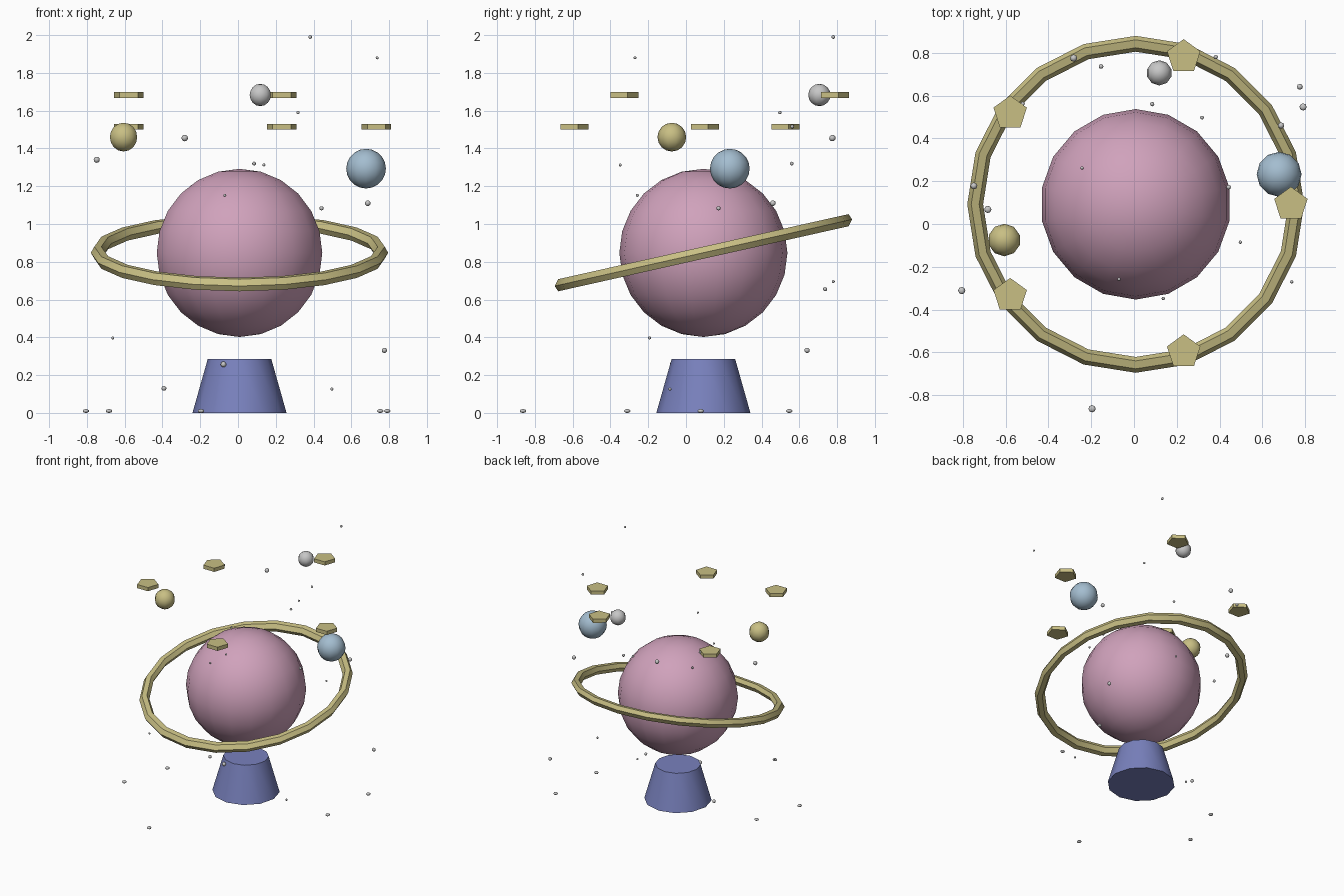
import bpy, bmesh, math
from mathutils import Matrix, Vector

if "Cube" in bpy.data.objects:
    bpy.data.objects.remove(bpy.data.objects["Cube"])

CX, CY = 0.008, 0.092          # shared axis of planet, ring, base and plates


def material(name, rgb):
    m = bpy.data.materials.new(name)
    m.diffuse_color = (*rgb, 1)
    m.use_nodes = True
    m.node_tree.nodes["Principled BSDF"].inputs["Base Color"].default_value = m.diffuse_color
    return m


PINK = material("pink", (0.63, 0.36, 0.50))
GOLD = material("pale_gold", (0.58, 0.52, 0.23))
INDIGO = material("indigo", (0.19, 0.22, 0.51))
SKY = material("sky_blue", (0.37, 0.51, 0.63))
GREY = material("light_grey", (0.57, 0.57, 0.57))


def finish(name, bm, mat, angle=40):
    bmesh.ops.recalc_face_normals(bm, faces=bm.faces)
    me = bpy.data.meshes.new(name)
    bm.to_mesh(me)
    bm.free()
    me.materials.append(mat)
    ob = bpy.data.objects.new(name, me)
    bpy.context.collection.objects.link(ob)
    bpy.ops.object.select_all(action='DESELECT')
    ob.select_set(True)
    bpy.context.view_layer.objects.active = ob
    bpy.ops.object.shade_smooth_by_angle(angle=math.radians(angle))
    return ob


def ball(name, loc, r, mat, seg, rings, flat=1.0):
    bm = bmesh.new()
    bmesh.ops.create_uvsphere(bm, u_segments=seg, v_segments=rings, radius=r)
    bmesh.ops.scale(bm, vec=(1, 1, flat), verts=bm.verts)
    bmesh.ops.translate(bm, vec=loc, verts=bm.verts)
    return finish(name, bm, mat, 70)


def drum(name, loc, r1, r2, h, seg, mat):
    bm = bmesh.new()
    bmesh.ops.create_cone(bm, cap_ends=True, segments=seg, radius1=r1, radius2=r2,
                          depth=h, matrix=Matrix.Translation(loc))
    return finish(name, bm, mat)


# Base and planet
drum("base", (CX, CY, 0.143), 0.249, 0.168, 0.286, 12, INDIGO)
ball("planet", (CX, CY, 0.847), 0.445, PINK, 18, 12)

# Tilted ring: hexagonal tube swept round a circle that rises towards the back
bm = bmesh.new()
N, S, R, T, SLOPE = 20, 6, 0.75, 0.037, 0.224
loops = []
for i in range(N):
    a = 2 * math.pi * i / N
    loop = []
    for j in range(S):
        b = 2 * math.pi * j / S
        d = R + T * math.cos(b)
        x, y = d * math.cos(a), d * math.sin(a)
        loop.append(bm.verts.new((CX + x, CY + y, 0.848 + SLOPE * y + T * math.sin(b))))
    loops.append(loop)
for i in range(N):
    p, q = loops[i], loops[(i + 1) % N]
    for j in range(S):
        k = (j + 1) % S
        bm.faces.new((p[j], q[j], q[k], p[k]))
finish("ring", bm, GOLD)

# Moons
ball("blue_moon", (0.678, 0.232, 1.293), 0.105, SKY, 12, 10)
ball("gold_moon", (-0.606, -0.075, 1.46), 0.076, GOLD, 10, 8)
ball("grey_moon", (0.118, 0.706, 1.683), 0.059, GREY, 10, 8)

# Five floating pentagon plates at alternating heights
for k in range(5):
    a = math.radians(72 * k)
    z = 1.683 if k % 2 else 1.515
    drum(f"pentagon_plate_{k}", (CX + 0.725 * math.cos(a), CY + 0.725 * math.sin(a), z),
         0.082, 0.082, 0.03, 5, GOLD)

# Scattered tiny stars: x, y, z, radius
stars = [
    (0.382, 0.78, 1.99, 0.010), (0.737, -0.27, 1.88, 0.008), (0.318, 0.497, 1.59, 0.009),
    (-0.282, 0.775, 1.455, 0.017), (-0.748, 0.178, 1.34, 0.016), (0.085, 0.56, 1.32, 0.010),
    (0.137, -0.348, 1.313, 0.008), (-0.07, -0.258, 1.152, 0.008), (0.687, 0.46, 1.11, 0.015),
    (0.442, 0.172, 1.083, 0.011), (-0.663, -0.193, 0.397, 0.008), (0.775, 0.641, 0.331, 0.014),
    (-0.077, -0.07, 0.257, 0.015), (-0.392, 0.2, 0.13, 0.013), (0.497, -0.085, 0.126, 0.008),
    (-0.52, 0.562, 1.516, 0.010), (-0.154, 0.736, 0.655, 0.011), (0.25, 0.78, 0.696, 0.008),
    (-0.243, 0.262, 1.2, 0.008),
]
for i, (x, y, z, r) in enumerate(stars):
    ball(f"star_{i}", (x, y, z), r, GREY, 8, 6)

# Flattened stars lying on the floor
floor = [(-0.805, -0.311), (-0.683, 0.068), (-0.196, -0.863), (0.753, 0.078), (0.79, 0.547)]
for i, (x, y) in enumerate(floor):
    ball(f"floor_star_{i}", (x, y, 0.01), 0.017, GREY, 8, 6, 0.6)
